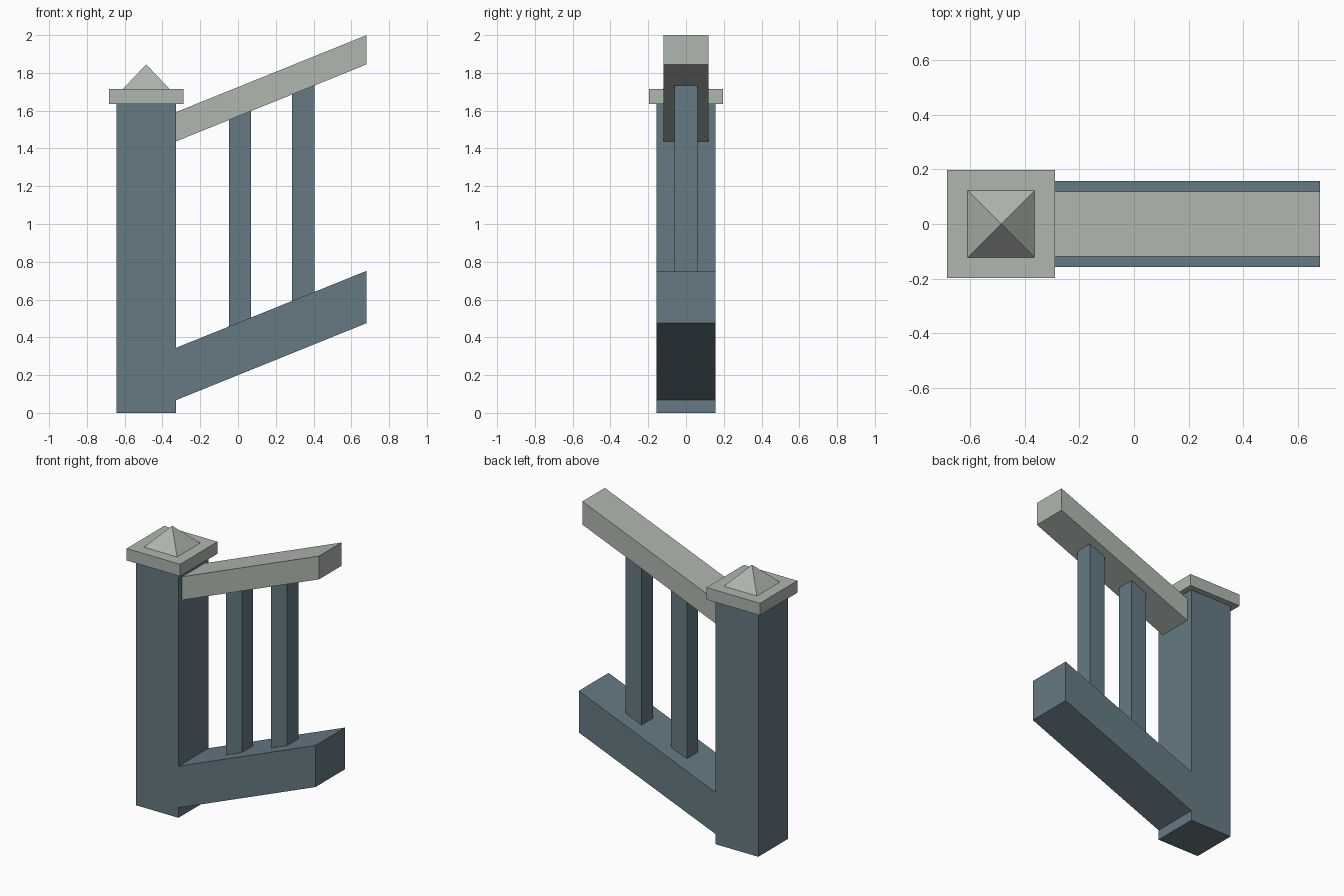
import bpy, bmesh

default = bpy.data.objects.get("Cube")
if default:
    bpy.data.objects.remove(default, do_unlink=True)


def make_material(name, color):
    mat = bpy.data.materials.new(name)
    mat.use_nodes = True
    mat.diffuse_color = color
    mat.node_tree.nodes["Principled BSDF"].inputs["Base Color"].default_value = color
    return mat


blue = make_material("slate blue paint", (0.13, 0.195, 0.23, 1))
pale = make_material("pale grey stone", (0.43, 0.475, 0.425, 1))


def finish(name, bm, mat):
    bmesh.ops.recalc_face_normals(bm, faces=bm.faces)
    mesh = bpy.data.meshes.new(name)
    bm.to_mesh(mesh)
    bm.free()
    mesh.materials.append(mat)
    obj = bpy.data.objects.new(name, mesh)
    bpy.context.collection.objects.link(obj)


def prism(name, profile, half_depth, mat):
    """Extrude an x-z outline symmetrically along y."""
    bm = bmesh.new()
    face = bm.faces.new([bm.verts.new((x, -half_depth, z)) for x, z in profile])
    result = bmesh.ops.extrude_face_region(bm, geom=[face])
    verts = [v for v in result["geom"] if isinstance(v, bmesh.types.BMVert)]
    bmesh.ops.translate(bm, verts=verts, vec=(0, 2 * half_depth, 0))
    finish(name, bm, mat)


SLOPE = 0.404
START, END = -0.329, 0.681


def sloped(name, x0, x1, low, high, half_depth, mat):
    """Upright-ended bar; low and high are heights at the post face."""
    def rise(x):
        return SLOPE * (x - START)
    prism(name, [(x0, low + rise(x0)), (x1, low + rise(x1)),
                 (x1, high + rise(x1)), (x0, high + rise(x0))], half_depth, mat)


def box(name, center, half, z0, z1, mat):
    a, b = center - half, center + half
    prism(name, [(a, z0), (b, z0), (b, z1), (a, z1)], half, mat)


# Newel post with its square cap
POST_X = -0.486
box("newel_post", POST_X, 0.157, 0, 1.636, blue)
box("post_cap", POST_X, 0.197, 1.636, 1.716, pale)

# Pyramid finial
bm = bmesh.new()
h = 0.122
base = [bm.verts.new((POST_X + sx * h, sy * h, 1.716))
        for sx, sy in ((-1, -1), (1, -1), (1, 1), (-1, 1))]
tip = bm.verts.new((POST_X, 0, 1.845))
bm.faces.new(base)
for i in range(4):
    bm.faces.new((base[i], base[(i + 1) % 4], tip))
finish("pyramid_finial", bm, pale)

# Sloping stringer and handrail
sloped("stringer", START, END, 0.067, 0.344, 0.157, blue)
sloped("handrail", START, END, 1.437, 1.592, 0.118, pale)

# Balusters, cut to the slope at both ends
for i, x in enumerate((0.011, 0.345)):
    sloped(f"baluster_{i + 1}", x - 0.059, x + 0.059, 0.344, 1.437, 0.06, blue)
